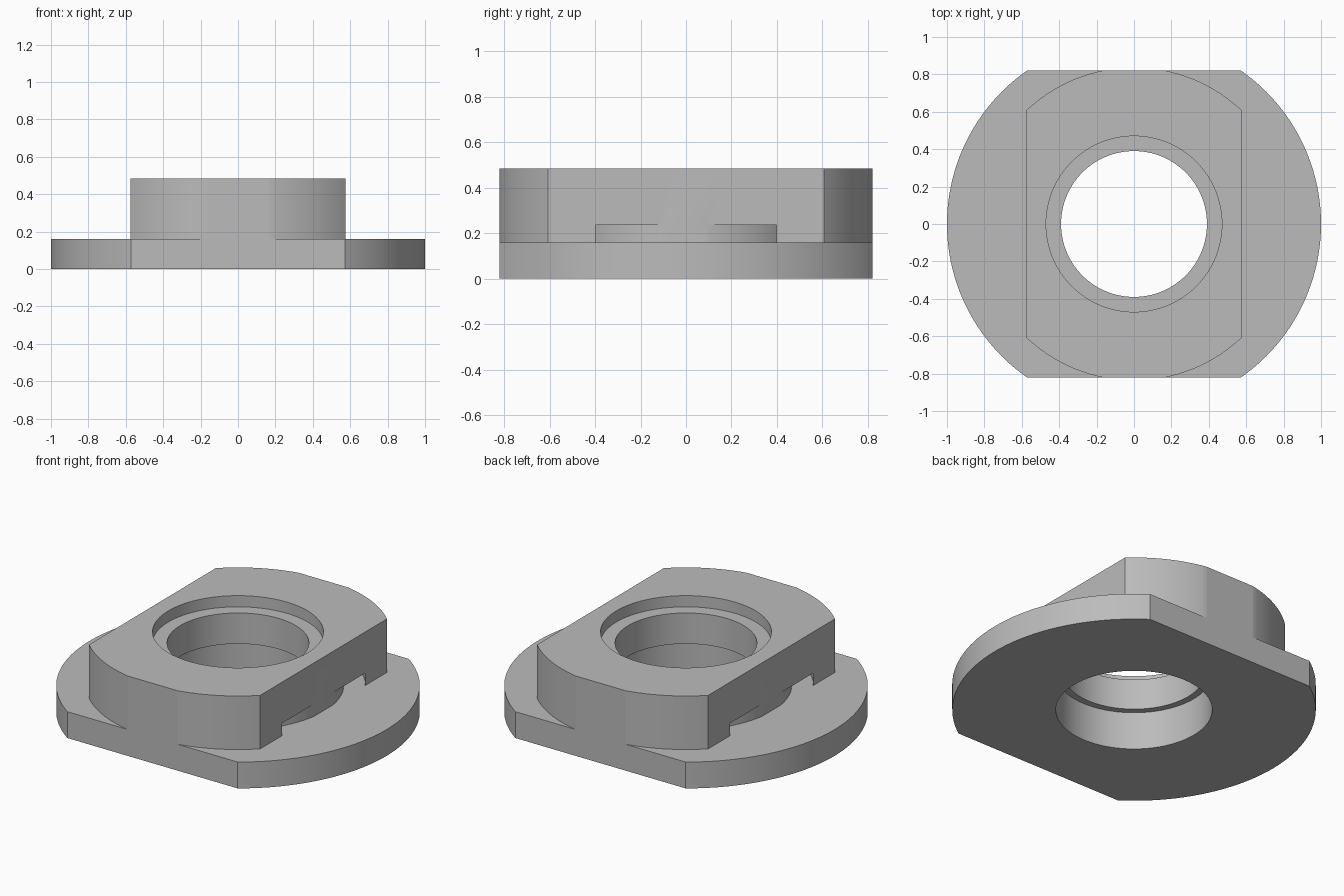
import bpy, bmesh, math
from mathutils import Vector

if "Cube" in bpy.data.objects:
    bpy.data.objects.remove(bpy.data.objects["Cube"], do_unlink=True)

SEGMENTS = 128
BORE = 0.43      # lower bore radius
FLANGE_TOP = 0.16
BOSS_TOP = 0.485
FLAT_X, FLAT_Y = 0.575, 0.82

steel = bpy.data.materials.new("plain_grey")
steel.use_nodes = True
grey = (0.5, 0.5, 0.5, 1)
steel.diffuse_color = grey
steel.node_tree.nodes["Principled BSDF"].inputs["Base Color"].default_value = grey


def turned_part(name, profile, flats):
    """Revolve a closed (radius, z) profile and trim it with capped flats."""
    bm = bmesh.new()
    verts = [bm.verts.new((r, 0, z)) for r, z in profile]
    edges = [bm.edges.new((a, b)) for a, b in zip(verts, verts[1:] + verts[:1])]
    bmesh.ops.spin(bm, geom=verts + edges, cent=(0, 0, 0), axis=(0, 0, 1),
                   angle=math.tau, steps=SEGMENTS)
    bmesh.ops.remove_doubles(bm, verts=bm.verts[:], dist=1e-4)
    bmesh.ops.recalc_face_normals(bm, faces=bm.faces[:])
    for axis, distance in flats:
        for side in (-1, 1):
            normal = Vector(axis) * side
            cut = bmesh.ops.bisect_plane(
                bm, geom=bm.verts[:] + bm.edges[:] + bm.faces[:],
                plane_co=normal * distance, plane_no=normal, clear_outer=True)
            rim = [e for e in cut["geom_cut"] if isinstance(e, bmesh.types.BMEdge)]
            bmesh.ops.holes_fill(bm, edges=rim, sides=0)
    bmesh.ops.recalc_face_normals(bm, faces=bm.faces[:])
    mesh = bpy.data.meshes.new(name)
    bm.to_mesh(mesh)
    bm.free()
    mesh.materials.append(steel)
    obj = bpy.data.objects.new(name, mesh)
    bpy.context.collection.objects.link(obj)
    bpy.ops.object.select_all(action="DESELECT")
    obj.select_set(True)
    bpy.context.view_layer.objects.active = obj
    bpy.ops.object.shade_smooth_by_angle(angle=math.radians(25))
    return obj


# Wide base flange with flat front and back
turned_part("base_flange",
            [(BORE, 0), (1, 0), (1, FLANGE_TOP), (BORE, FLANGE_TOP)],
            [((0, 1, 0), FLAT_Y)])

# Raised boss with stepped bore, underside ring groove and four flats
turned_part("raised_boss",
            [(BORE, FLANGE_TOP), (BORE, 0.23), (0.39, 0.23),    # lower step
             (0.39, 0.417), (0.47, 0.417), (0.47, BOSS_TOP),    # top counterbore
             (0.837, BOSS_TOP), (0.837, FLANGE_TOP),            # outer wall
             (0.70, FLANGE_TOP), (0.70, 0.235),                 # ring groove
             (0.582, 0.235), (0.582, FLANGE_TOP)],
            [((1, 0, 0), FLAT_X), ((0, 1, 0), FLAT_Y)])
